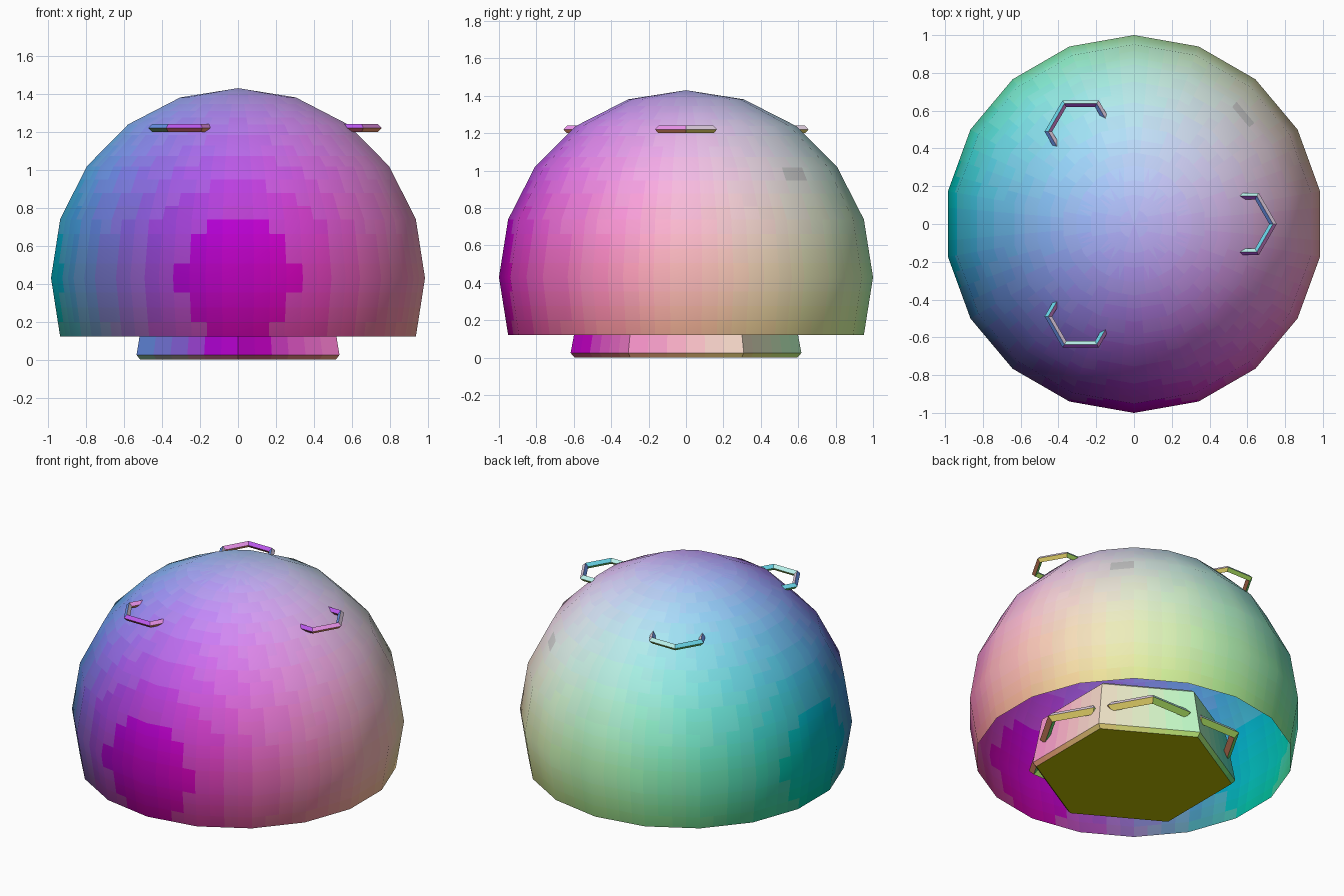
import bpy, bmesh
from math import sin, cos, radians, tau
from mathutils import Vector

if "Cube" in bpy.data.objects:
    bpy.data.objects.remove(bpy.data.objects["Cube"])

DOME_CENTRE = Vector((0, 0, 0.43))


def lathe(name, profile, sides, cuts):
    """Turn a (radius, z) profile round z, first corner on -y.
    Flat faces are split without changing shape, to carry the colour blend."""
    bm = bmesh.new()
    verts = [bm.verts.new((0, -r, z)) for r, z in profile]
    edges = [bm.edges.new(p) for p in zip(verts, verts[1:])]
    bmesh.ops.spin(bm, geom=verts + edges, cent=(0, 0, 0), axis=(0, 0, 1),
                   angle=tau, steps=sides, use_merge=False)
    bmesh.ops.remove_doubles(bm, verts=bm.verts, dist=1e-4)
    bmesh.ops.recalc_face_normals(bm, faces=bm.faces)
    # make sure the surface points outward
    bm.normal_update()
    f = max(bm.faces, key=lambda f: f.calc_center_median().xy.length)
    if f.normal.xy.dot(f.calc_center_median().xy) < 0:
        bmesh.ops.reverse_faces(bm, faces=bm.faces)
    bmesh.ops.subdivide_edges(bm, edges=bm.edges, cuts=cuts, use_grid_fill=True)
    mesh = bpy.data.meshes.new(name)
    bm.to_mesh(mesh)
    bm.free()
    ob = bpy.data.objects.new(name, mesh)
    bpy.context.collection.objects.link(ob)
    return ob


def tint(n):
    """Shared material whose colour follows the facing direction."""
    c = [round((v * 0.5 + 0.5) * 20) / 20 for v in n]
    name = "tint_%03d_%03d_%03d" % tuple(round(v * 100) for v in c)
    mat = bpy.data.materials.get(name)
    if not mat:
        mat = bpy.data.materials.new(name)
        mat.diffuse_color = (*c, 1)
        mat.use_nodes = True
        mat.node_tree.nodes["Principled BSDF"].inputs["Base Color"].default_value = mat.diffuse_color
    return mat


def paint(ob, facing):
    """Colour each face by the direction that facing(face) returns."""
    slots = {}
    for p in ob.data.polygons:
        mat = tint(facing(p))
        if mat not in slots:
            slots[mat] = len(ob.data.materials)
            ob.data.materials.append(mat)
        p.material_index = slots[mat]


def base_facing(p):
    """Rounded blend round the sides, plain on top and bottom."""
    if abs(p.normal.z) > 0.9:
        return p.normal
    side = p.center.xy.normalized() * p.normal.xy.length
    return Vector((side.x, side.y, p.normal.z))


def hex_handle(name, direction, centre, radius, tube, z):
    """Six-sided ring of diamond section, half sunk into the surface."""
    a = radians(direction)
    bpy.ops.mesh.primitive_torus_add(
        major_segments=6, minor_segments=4, major_radius=radius,
        minor_radius=tube, location=(centre * cos(a), centre * sin(a), z))
    ob = bpy.context.object
    ob.name = name
    ob.rotation_euler.z = a
    ob.data.shade_flat()
    turn = ob.rotation_euler.to_matrix()
    paint(ob, lambda p: turn @ p.normal)


# Dome: open thin shell, 18 sides, an 18 degree step per ring
dome = lathe("dome", [(sin(radians(t)), 0.43 + cos(radians(t)))
                      for t in range(0, 109, 18)], 18, 3)
dome.data.shade_smooth()
dome.data.normals_split_custom_set_from_vertices(
    [(v.co - DOME_CENTRE).normalized() for v in dome.data.vertices])
paint(dome, lambda p: (p.center - DOME_CENTRE).normalized())

# Base: tapered six-sided block with bevelled rims
base = lathe("base", [(0, 0), (0.595, 0), (0.617, 0.025), (0.56, 0.33),
                      (0.535, 0.35), (0, 0.35)], 6, 5)
base.data.shade_flat()
paint(base, base_facing)

# Upper handles on the dome
for i in range(3):
    hex_handle(f"dome_handle_{i + 1}", 120 * i, 0.565, 0.171, 0.02, 1.22)

# Lower handles on each side of the base
for i in range(6):
    hex_handle(f"base_handle_{i + 1}", 60 * i, 0.38, 0.26, 0.031, 0.162)
